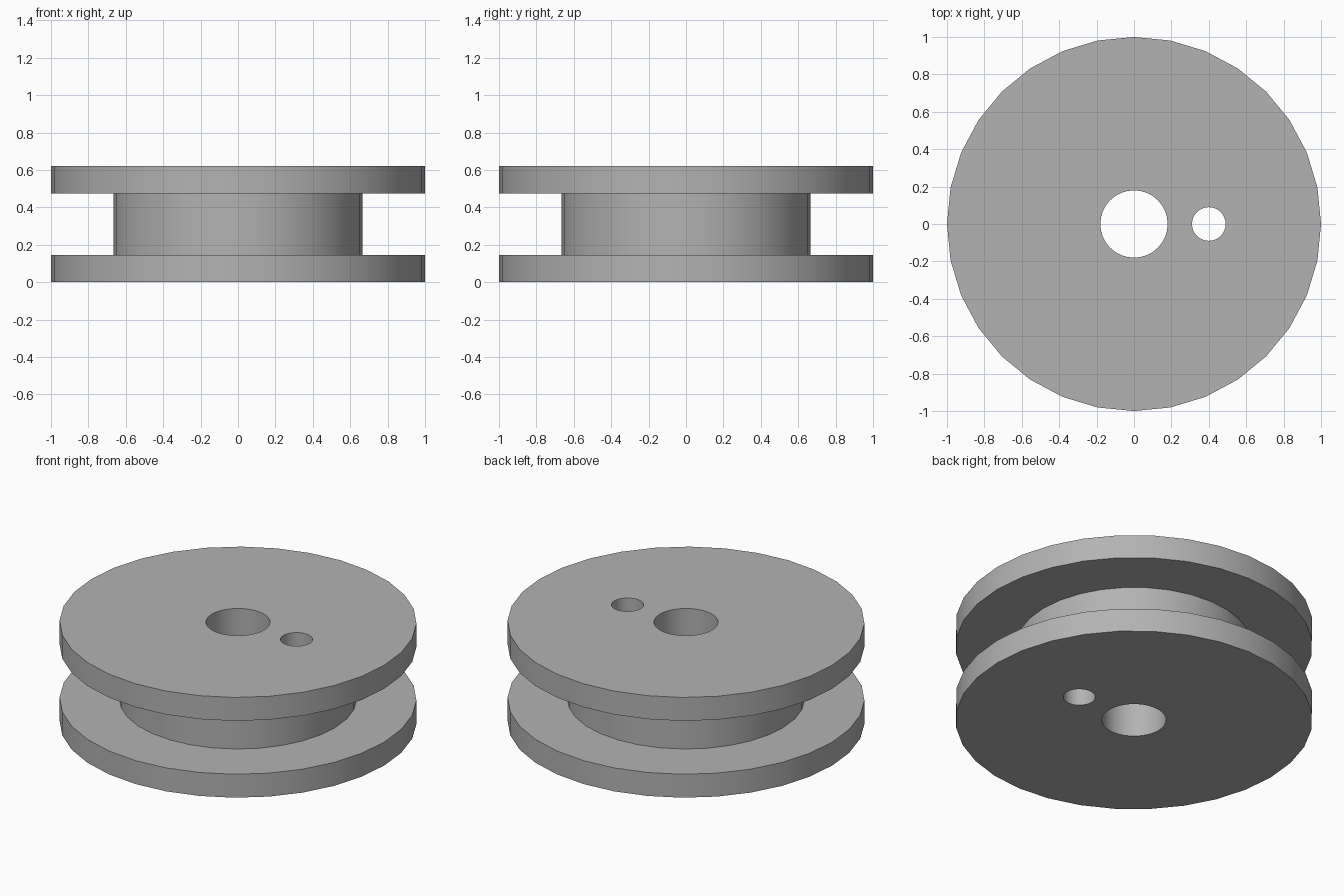
import bpy
import bmesh
import math

cube = bpy.data.objects.get("Cube")
if cube:
    bpy.data.objects.remove(cube, do_unlink=True)

SIDES = 32
HEIGHT = 0.62
FLANGE = 0.145
RIM_R, HUB_R, BORE_R = 1.0, 0.665, 0.18
PIN_R, PIN_X = 0.09, 0.4

grey = bpy.data.materials.new("plain grey")
grey.use_nodes = True
colour = (0.45, 0.45, 0.45, 1)
grey.diffuse_color = colour
grey.node_tree.nodes["Principled BSDF"].inputs["Base Color"].default_value = colour


def lathe(name, profile, x=0.0):
    """Turn a closed (radius, z) profile around a vertical axis."""
    bm = bmesh.new()
    rings = []
    for r, z in profile:
        angles = [math.tau * i / SIDES for i in range(SIDES)]
        rings.append([bm.verts.new((x + r * math.cos(a), r * math.sin(a), z)) for a in angles])
    for low, high in zip(rings, rings[1:] + rings[:1]):
        for i in range(SIDES):
            j = (i + 1) % SIDES
            bm.faces.new((low[i], low[j], high[j], high[i]))
    bmesh.ops.recalc_face_normals(bm, faces=bm.faces)
    mesh = bpy.data.meshes.new(name)
    bm.to_mesh(mesh)
    bm.free()
    mesh.materials.append(grey)
    obj = bpy.data.objects.new(name, mesh)
    bpy.context.collection.objects.link(obj)
    return obj


# Spool: two flanges, a narrower hub and a central bore
spool = lathe("spool", [
    (BORE_R, 0), (RIM_R, 0), (RIM_R, FLANGE), (HUB_R, FLANGE),
    (HUB_R, HEIGHT - FLANGE), (RIM_R, HEIGHT - FLANGE),
    (RIM_R, HEIGHT), (BORE_R, HEIGHT),
])

# Off-centre pin hole
bpy.ops.mesh.primitive_cylinder_add(vertices=SIDES, radius=PIN_R, depth=HEIGHT * 2,
                                    location=(PIN_X, 0, HEIGHT / 2))
cutter = bpy.context.object
cutter.name = "pin_hole_cutter"
cutter.hide_render = True
cutter.data.materials.append(grey)
cut = spool.modifiers.new("pin hole", 'BOOLEAN')
cut.operation = 'DIFFERENCE'
cut.solver = 'EXACT'
cut.object = cutter

bpy.ops.object.select_all(action='DESELECT')
spool.select_set(True)
bpy.context.view_layer.objects.active = spool
bpy.ops.object.modifier_apply(modifier=cut.name)
bpy.data.objects.remove(cutter, do_unlink=True)

# Smooth round walls with crisp rims
bpy.ops.object.shade_smooth_by_angle(angle=math.radians(30))
